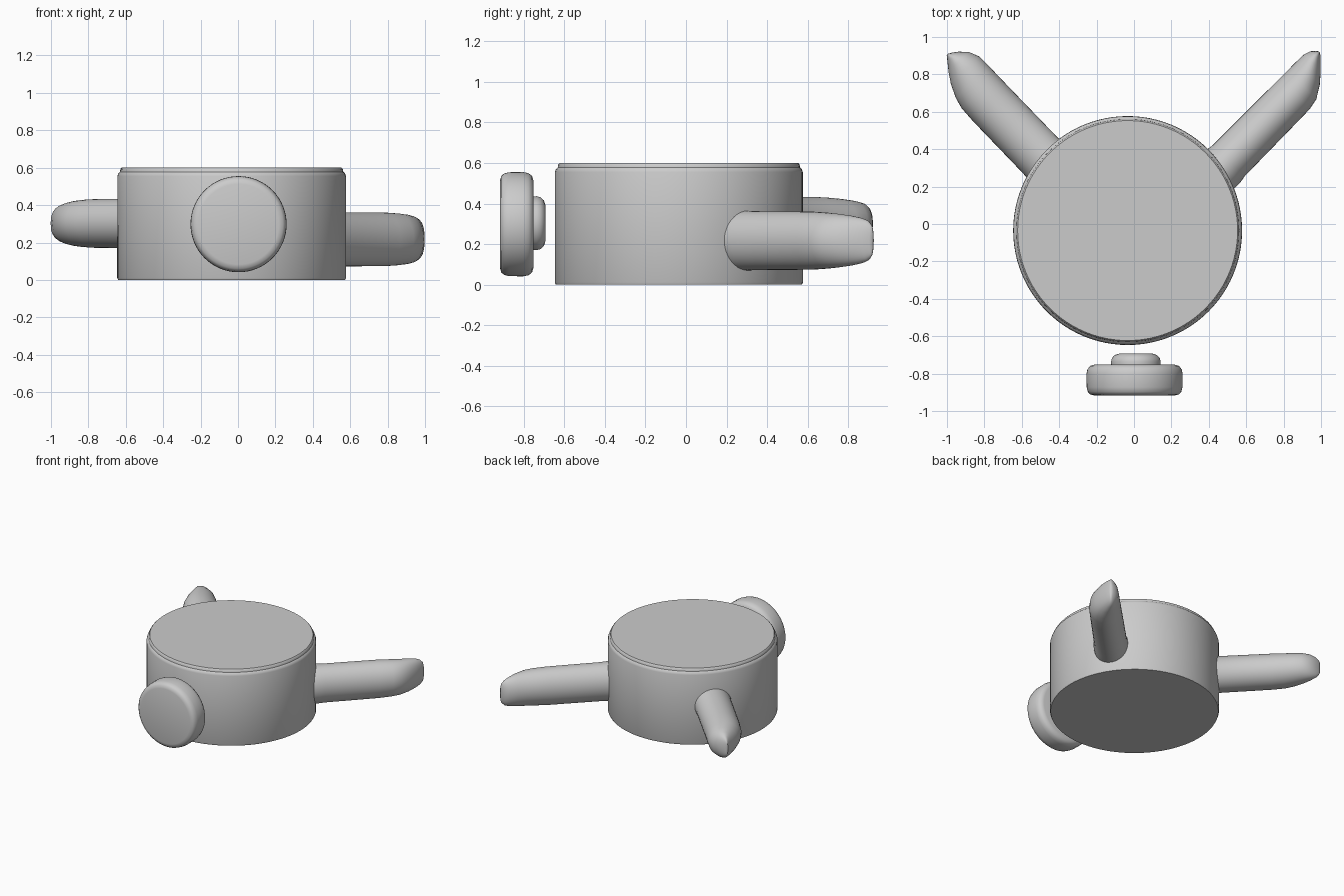
import bpy, bmesh
from math import radians, cos, sin, pi, sqrt
from mathutils import Matrix, Vector

if "Cube" in bpy.data.objects:
    bpy.data.objects.remove(bpy.data.objects["Cube"])


def finish(name, bm, angle=40):
    bmesh.ops.remove_doubles(bm, verts=bm.verts, dist=1e-5)
    bmesh.ops.recalc_face_normals(bm, faces=bm.faces)
    mesh = bpy.data.meshes.new(name)
    bm.to_mesh(mesh)
    bm.free()
    ob = bpy.data.objects.new(name, mesh)
    bpy.context.collection.objects.link(ob)
    bpy.ops.object.select_all(action='DESELECT')
    ob.select_set(True)
    bpy.context.view_layer.objects.active = ob
    bpy.ops.object.shade_smooth_by_angle(angle=radians(angle))
    return ob


def skin(bm, rings):
    """Bridge equal-length point rings and cap both ends."""
    loops = [[bm.verts.new(p) for p in ring] for ring in rings]
    n = len(loops[0])
    for a, b in zip(loops, loops[1:]):
        for i in range(n):
            j = (i + 1) % n
            bm.faces.new((a[i], a[j], b[j], b[i]))
    bm.faces.new(loops[0])
    bm.faces.new(loops[-1])


def turned(name, profile, matrix, n=96):
    """Solid of revolution from (radius, height) pairs, placed by matrix."""
    bm = bmesh.new()
    skin(bm, [[matrix @ Vector((r * cos(2 * pi * i / n), r * sin(2 * pi * i / n), h))
               for i in range(n)] for r, h in profile])
    return finish(name, bm)


def prong(name, side, z, sections, n=40):
    """Diagonal prong: sections are (along, inner edge, outer edge, half height)."""
    along = Vector((side, 1, 0)) / sqrt(2)
    across = Vector((side, -1, 0)) / sqrt(2)
    bm = bmesh.new()
    rings = []
    for u, inner, outer, hz in sections:
        mid, half = (inner + outer) / 2, (outer - inner) / 2
        rings.append([along * u + across * (mid + half * cos(2 * pi * i / n))
                      + Vector((0, 0, z + hz * sin(2 * pi * i / n))) for i in range(n)])
    skin(bm, rings)
    return finish(name, bm, 50)


# Drum body with a small stepped rim on top
turned("drum_body",
       [(0.607, 0.0), (0.612, 0.012), (0.611, 0.555), (0.606, 0.57),
        (0.597, 0.578), (0.595, 0.592), (0.588, 0.6)],
       Matrix.Translation((-0.034, -0.035, 0)))

# Floating front disc with rounded edges, axis along y
to_y = Matrix.Rotation(radians(-90), 4, 'X')
turned("front_disc",
       [(0.215, 0.0), (0.237, 0.006), (0.25, 0.02), (0.256, 0.045), (0.257, 0.115),
        (0.252, 0.14), (0.238, 0.158), (0.215, 0.165)],
       Matrix.Translation((0.003, -0.917, 0.298)) @ to_y, 64)

# Round boss behind the disc
turned("disc_boss",
       [(0.13, -0.02), (0.133, 0.015), (0.128, 0.035), (0.112, 0.052), (0.085, 0.06)],
       Matrix.Translation((0.01, -0.752, 0.303)) @ to_y, 48)

# Two tapered rear prongs
prong("right_prong", 1, 0.217,
      [(0.48, -0.005, 0.245, 0.147), (0.56, -0.005, 0.245, 0.147), (0.60, 0.0, 0.238, 0.145),
       (1.00, 0.0, 0.232, 0.143), (1.10, 0.0, 0.23, 0.138), (1.16, 0.0, 0.218, 0.133),
       (1.23, 0.0, 0.175, 0.124), (1.285, 0.002, 0.127, 0.112),
       (1.32, 0.014, 0.092, 0.098), (1.343, 0.034, 0.066, 0.075), (1.35, 0.045, 0.055, 0.05)])
prong("left_prong", -1, 0.302,
      [(0.48, -0.06, 0.232, 0.137), (0.57, -0.06, 0.232, 0.137), (0.61, -0.038, 0.228, 0.133),
       (1.00, -0.045, 0.22, 0.13), (1.09, -0.047, 0.214, 0.126), (1.15, -0.049, 0.197, 0.121),
       (1.22, -0.048, 0.164, 0.112), (1.275, -0.026, 0.127, 0.1),
       (1.315, 0.012, 0.095, 0.083), (1.337, 0.042, 0.077, 0.06), (1.346, 0.058, 0.07, 0.04)])
